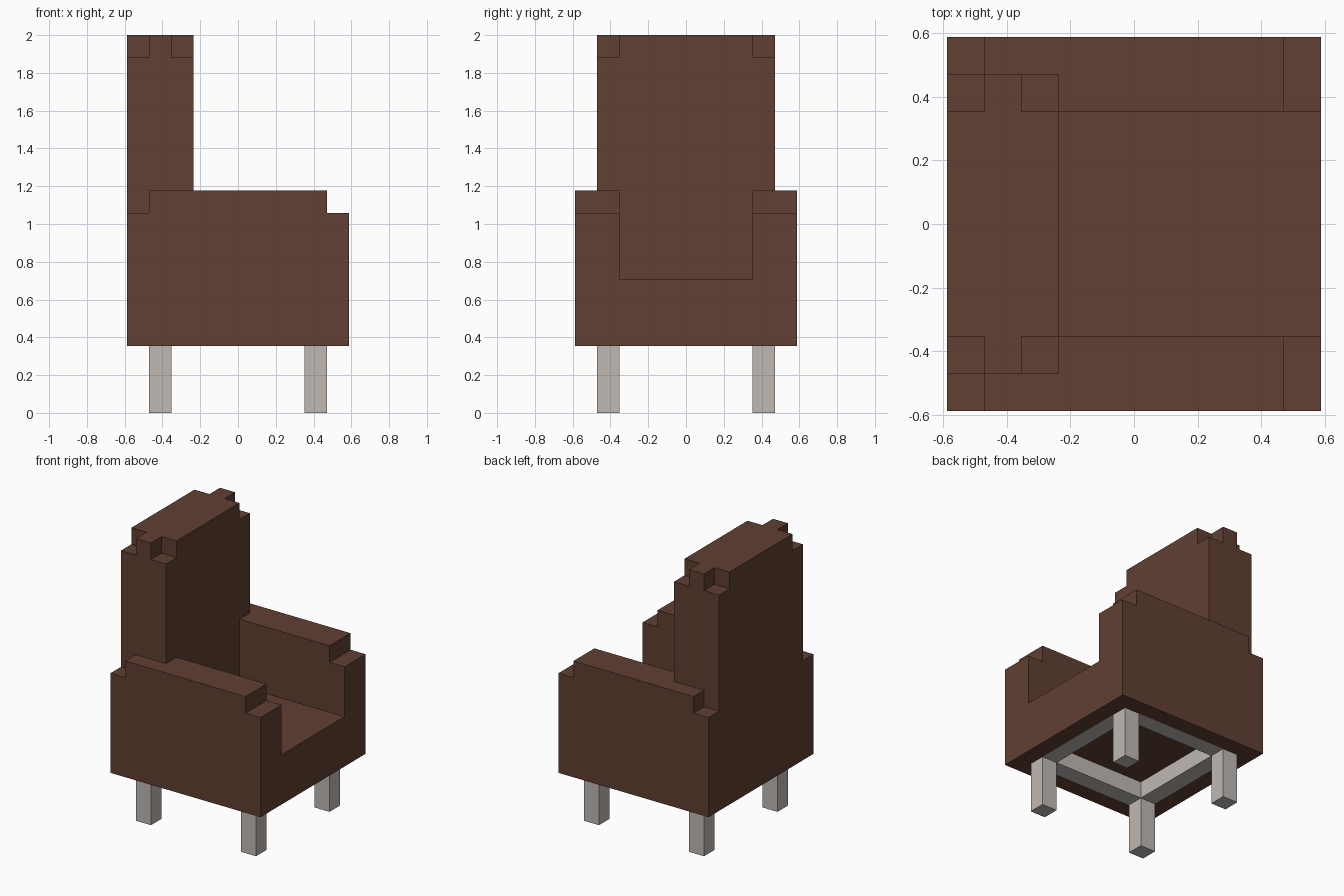
import bpy
import bmesh
import math

cube = bpy.data.objects.get("Cube")
if cube:
    bpy.data.objects.remove(cube, do_unlink=True)

U = 2 / 17  # one block of the stepped design


def material(name, rgb):
    mat = bpy.data.materials.new(name)
    mat.use_nodes = True
    mat.diffuse_color = (*rgb, 1)
    mat.node_tree.nodes["Principled BSDF"].inputs["Base Color"].default_value = (*rgb, 1)
    return mat


leather = material("brown leather", (0.117, 0.050, 0.032))
metal = material("light grey metal", (0.52, 0.485, 0.455))


def box(name, lo, hi, mat):
    """Axis-aligned box between two corners given in blocks."""
    bm = bmesh.new()
    bmesh.ops.create_cube(bm, size=1)
    for v in bm.verts:
        v.co = [U * (hi[i] if v.co[i] > 0 else lo[i]) for i in range(3)]
    mesh = bpy.data.meshes.new(name)
    bm.to_mesh(mesh)
    bm.free()
    mesh.materials.append(mat)
    obj = bpy.data.objects.new(name, mesh)
    bpy.context.collection.objects.link(obj)
    return obj


def combine(target, tool, operation):
    """Apply a boolean and discard the tool object."""
    mod = target.modifiers.new("combine", "BOOLEAN")
    mod.operation = operation
    mod.solver = "EXACT"
    mod.object = tool
    bpy.context.view_layer.objects.active = target
    bpy.ops.object.modifier_apply(modifier=mod.name)
    bpy.data.objects.remove(tool, do_unlink=True)


def carve(target, lo, hi):
    combine(target, box("cutter", lo, hi, leather), "DIFFERENCE")


# Seat and arms, carved from one block
body = box("upholstered_body", (-5, -5, 3), (5, 5, 10), leather)
carve(body, (-2, -3, 6), (6, 3, 11))        # seat well
carve(body, (4, -6, 9), (6, 6, 11))         # front arm steps
carve(body, (-6, -6, 9), (-4, 6, 11))       # rear arm steps
carve(body, (-4, -4, 2), (4, 4, 4))         # recess for the leg frame

# Tall backrest with four stepped top corners
back = box("backrest", (-5, -4, 5), (-2, 4, 17), leather)
for x0, x1 in ((-6, -4), (-3, -1)):
    for y0, y1 in ((-5, -3), (3, 5)):
        carve(back, (x0, y0, 16), (x1, y1, 18))
combine(body, back, "UNION")

# Merge flat neighbouring faces
bm = bmesh.new()
bm.from_mesh(body.data)
bmesh.ops.remove_doubles(bm, verts=bm.verts, dist=1e-4)
bmesh.ops.dissolve_limit(bm, angle_limit=math.radians(1), verts=bm.verts, edges=bm.edges)
bm.to_mesh(body.data)
bm.free()

# Legs
for xs, end in ((1, "front"), (-1, "rear")):
    for ys, side in ((1, "a"), (-1, "b")):
        x, y = 3.5 * xs, 3.5 * ys
        box(f"{end}_leg_{side}", (x - .5, y - .5, 0), (x + .5, y + .5, 4), metal)

# Rails joining the legs, flush with the underside
for s, side in ((1, "a"), (-1, "b")):
    c = 3.5 * s
    box(f"side_rail_{side}", (-3, c - .5, 3), (3, c + .5, 4), metal)
    box(f"cross_rail_{side}", (c - .5, -3, 3), (c + .5, 3, 4), metal)
